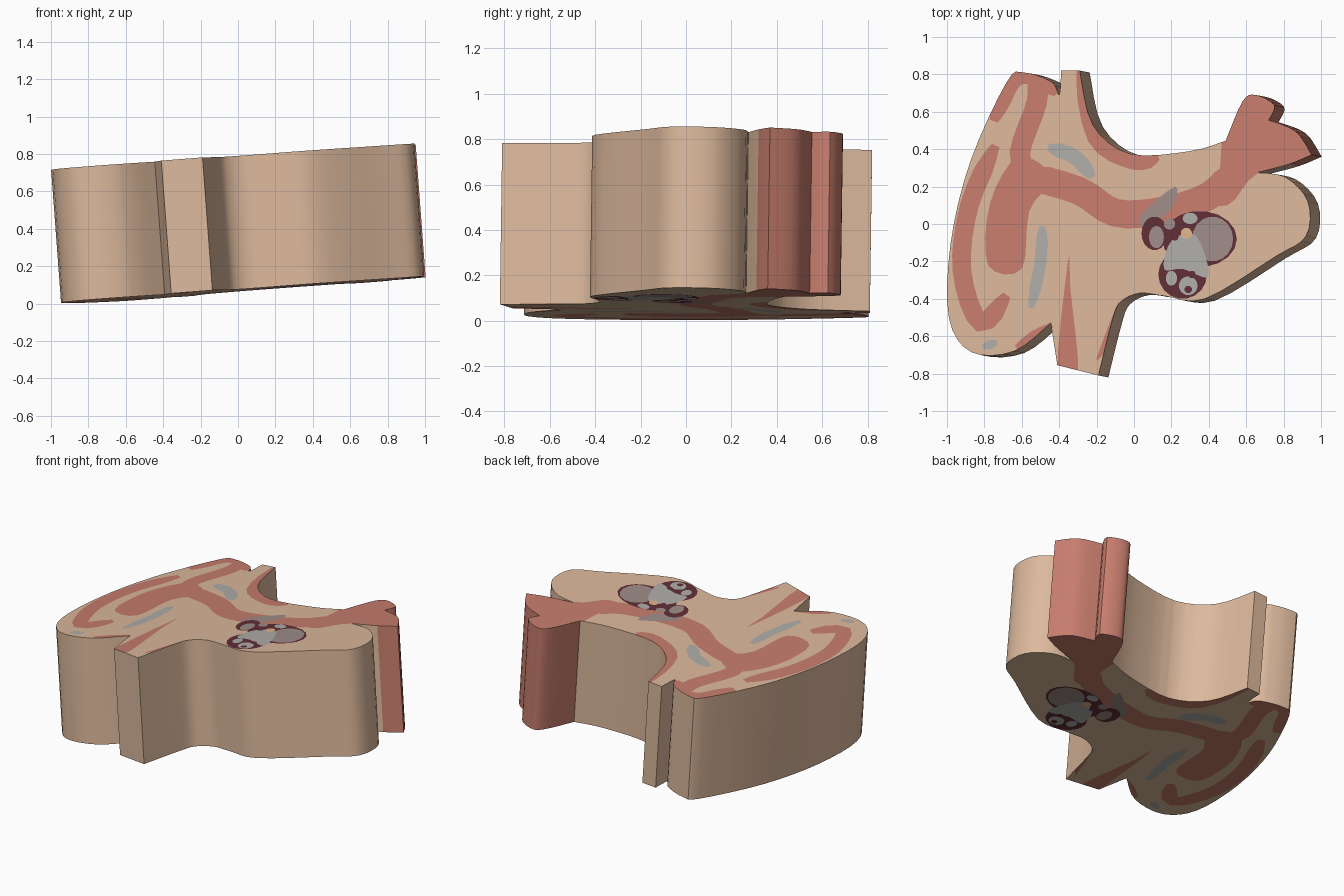
import bpy
import bmesh
import math
from mathutils import Vector
from mathutils.geometry import delaunay_2d_cdt

cube = bpy.data.objects.get("Cube")
if cube:
    bpy.data.objects.remove(cube, do_unlink=True)

COLOURS = {
    "tan_tissue": (.72, .485, .335),
    "red_tissue": (.57, .205, .152),
    "pale_grey": (.43, .42, .40),
    "mauve_grey": (.345, .265, .25),
    "dark_maroon": (.12, .029, .038),
    "peach": (.75, .46, .26),
}
SLOTS = list(COLOURS)


def make_material(name):
    mat = bpy.data.materials.new(name)
    mat.use_nodes = True
    rgba = (*COLOURS[name], 1)
    mat.diffuse_color = rgba
    mat.node_tree.nodes["Principled BSDF"].inputs["Base Color"].default_value = rgba
    return mat


def spline(points, closed=False, steps=4):
    """Smooth curve through the points."""
    pts = [Vector(p) for p in points]
    count = len(pts)
    spans = count if closed else count - 1

    def pick(i):
        return pts[i % count] if closed else pts[max(0, min(spans, i))]

    curve = []
    for i in range(spans):
        before, start, end, after = (pick(i + k) for k in (-1, 0, 1, 2))
        leave, arrive = (end - before) / 2, (after - start) / 2
        for s in range(steps):
            t = s / steps
            ease = t * t * (3 - 2 * t)
            curve.append(start.lerp(end, ease) + leave * t * (1 - t) ** 2
                         - arrive * t * t * (1 - t))
    return curve if closed else curve + [pts[-1]]


def ribbon(width, *points):
    """Band of the given half width along a path, with tapered ends."""
    path = spline(points)
    last = len(path) - 1
    left, right = [], []
    for i, p in enumerate(path):
        way = (path[min(i + 1, last)] - path[max(i - 1, 0)]).normalized()
        taper = min(1, .45 + .3 * min(i, last - i))
        side = Vector((-way.y, way.x)) * width * taper
        left.append(p + side)
        right.append(p - side)
    return left + right[::-1]


def blob(*points):
    return spline(points, closed=True)


def ellipse(x, y, rx, ry, sides=18):
    turns = [math.tau * i / sides for i in range(sides)]
    return [Vector((x + rx * math.cos(a), y + ry * math.sin(a))) for a in turns]


def inside(p, loop):
    """Non-zero winding test."""
    wind = 0
    for a, b in zip(loop, loop[1:] + loop[:1]):
        if (a.y <= p.y) != (b.y <= p.y):
            cross = (b.x - a.x) * (p.y - a.y) - (p.x - a.x) * (b.y - a.y)
            rising = b.y > a.y
            if rising == (cross > 0):
                wind += 1 if rising else -1
    return wind != 0


# Outline of the slab, clockwise: smooth stretches that meet at sharp corners
big_lobe = [(-.445, -.53), (-.64, -.68), (-.87, -.685), (-.99, -.5), (-.98, -.1),
            (-.875, .335), (-.68, .76), (-.59, .81), (-.44, .76), (-.4, .69)]
back_stub = [(-.39, .82)]
back_bay = [(-.29, .82), (-.22, .53), (-.02, .375), (.3, .39)]
branch_back = [(.49, .445), (.58, .655), (.65, .69), (.75, .635)]
branch_tip = [(.72, .555), (.865, .495)]
branch_front = [(.95, .37), (.83, .32)]
right_lobe = [(.66, .275), (.81, .25), (.93, .12), (.92, -.065), (.755, -.175), (.38, -.4),
              (.165, -.385), (.03, -.37), (-.075, -.42), (-.12, -.53)]
front_stub = [(-.19, -.81)]
front_stub_end = [(-.41, -.755)]
stretches = [big_lobe, back_stub, back_bay, branch_back, branch_tip, branch_front,
             right_lobe, front_stub, front_stub_end]
outline = []
for stretch, following in zip(stretches, stretches[1:] + stretches[:1]):
    outline += spline(stretch + following[:1])[:-1]

# Red folds of the big lobe
lobe_folds = [
    ribbon(.05, (-.75, .55), (-.65, .77), (-.52, .79), (-.41, .7)),
    ribbon(.055, (-.52, .8), (-.52, .65), (-.61, .38), (-.55, .25)),
    ribbon(.05, (-.74, .42), (-.88, .1), (-.92, -.25), (-.82, -.53), (-.68, -.38)),
    blob((-.62, .36), (-.44, .25), (-.56, .07), (-.6, -.24), (-.78, -.22), (-.77, .11)),
    ribbon(.03, (-.44, -.54), (-.63, -.66)),
]

# Red band running to the branch, and the red strips of the stubs
band_and_strips = [
    ribbon(.075, (-.62, .27), (-.3, .18), (-.1, .06), (.15, .07), (.4, .15), (.55, .3)),
    blob((.3, .15), (.46, .3), (.5, .8), (1, .7), (.95, .3), (.66, .27), (.5, .1)),
    ribbon(.04, (-.29, .86), (-.21, .46), (.0, .33), (.13, .36)),
    blob((-.35, -.18), (-.41, -.8), (-.3, -.8), (-.34, -.35)),
    blob((-.08, -.41), (-.2, -.72), (-.13, -.63)),
]

# Pale slits
slits = [
    ribbon(.04, (-.46, .41), (-.32, .36), (-.22, .25)),
    ribbon(.032, (-.49, -.01), (-.5, -.2), (-.55, -.45)),
    ribbon(.025, (-.81, -.66), (-.73, -.63)),
]

# Cross-cut core: rind, chambers, pale lattice and its gaps
core_cap = [blob((.22, .2), (.04, .05), (.06, -.02), (.2, .08))]
core_rind = [ellipse(.35, -.08, .2, .15), ellipse(.11, -.05, .07, .09),
             ellipse(.26, -.27, .13, .13)]
core_chambers = [ellipse(.42, -.08, .11, .12), ellipse(.12, -.07, .04, .06),
                 ellipse(.19, .0, .03, .03)]
core_lattice = [blob((.2, -.09), (.33, -.06), (.4, -.28), (.26, -.24), (.16, -.24)),
                ellipse(.29, -.33, .05, .05), ellipse(.2, -.29, .03, .04),
                ellipse(.3, .03, .04, .03)]
core_gaps = [ellipse(.29, -.35, .02, .02), ellipse(.31, -.27, .02, .02),
             ellipse(.22, -.06, .02, .03)]
core_centre = [ellipse(.28, -.05, .03, .03)]

# Later layers lie over earlier ones
layers = [("red_tissue", lobe_folds), ("red_tissue", band_and_strips), ("pale_grey", slits),
          ("mauve_grey", core_cap), ("dark_maroon", core_rind), ("mauve_grey", core_chambers),
          ("pale_grey", core_lattice), ("dark_maroon", core_gaps), ("peach", core_centre)]
regions = [(colour, loop) for colour, loops in layers for loop in loops]

# Split the slab's face along every region border
coords, edges = [], []
for loop in [outline] + [loop for colour, loop in regions]:
    first, count = len(coords), len(loop)
    coords += loop
    edges += [(first + i, first + (i + 1) % count) for i in range(count)]
flat_verts, _, flat_faces, *_ = delaunay_2d_cdt(coords, edges, [], 0, 1e-5)

# Tilted upper face, coloured by the topmost region holding each triangle
bm = bmesh.new()
verts = [bm.verts.new((v.x, v.y, .785 + .075 * v.x - .014 * v.y)) for v in flat_verts]
for tri in flat_faces:
    centre = sum((flat_verts[i] for i in tri), Vector((0, 0))) / len(tri)
    if not inside(centre, outline):
        continue
    face = bm.faces.new([verts[i] for i in tri])
    for colour, loop in regions:
        if inside(centre, loop):
            face.material_index = SLOTS.index(colour)
bmesh.ops.delete(bm, geom=[v for v in bm.verts if not v.link_faces], context="VERTS")

# Extrude through the thickness, then colour the walls: red on the branch only
grown = bmesh.ops.extrude_face_region(bm, geom=bm.faces[:], use_keep_orig=True)
lower_verts = [g for g in grown["geom"] if isinstance(g, bmesh.types.BMVert)]
bmesh.ops.translate(bm, verts=lower_verts, vec=(.053, -.01, -.71))
bmesh.ops.recalc_face_normals(bm, faces=bm.faces[:])
for face in bm.faces:
    if abs(face.normal.z) < .5:
        spot = face.calc_center_median()
        red = spot.x > .515 and spot.y > .31
        face.material_index = SLOTS.index("red_tissue" if red else "tan_tissue")

mesh = bpy.data.meshes.new("tissue_slab")
bm.to_mesh(mesh)
bm.free()
for name in SLOTS:
    mesh.materials.append(make_material(name))
slab = bpy.data.objects.new("tissue_slab", mesh)
bpy.context.collection.objects.link(slab)
bpy.ops.object.select_all(action="DESELECT")
slab.select_set(True)
bpy.context.view_layer.objects.active = slab
bpy.ops.object.shade_smooth_by_angle(angle=math.radians(35))
